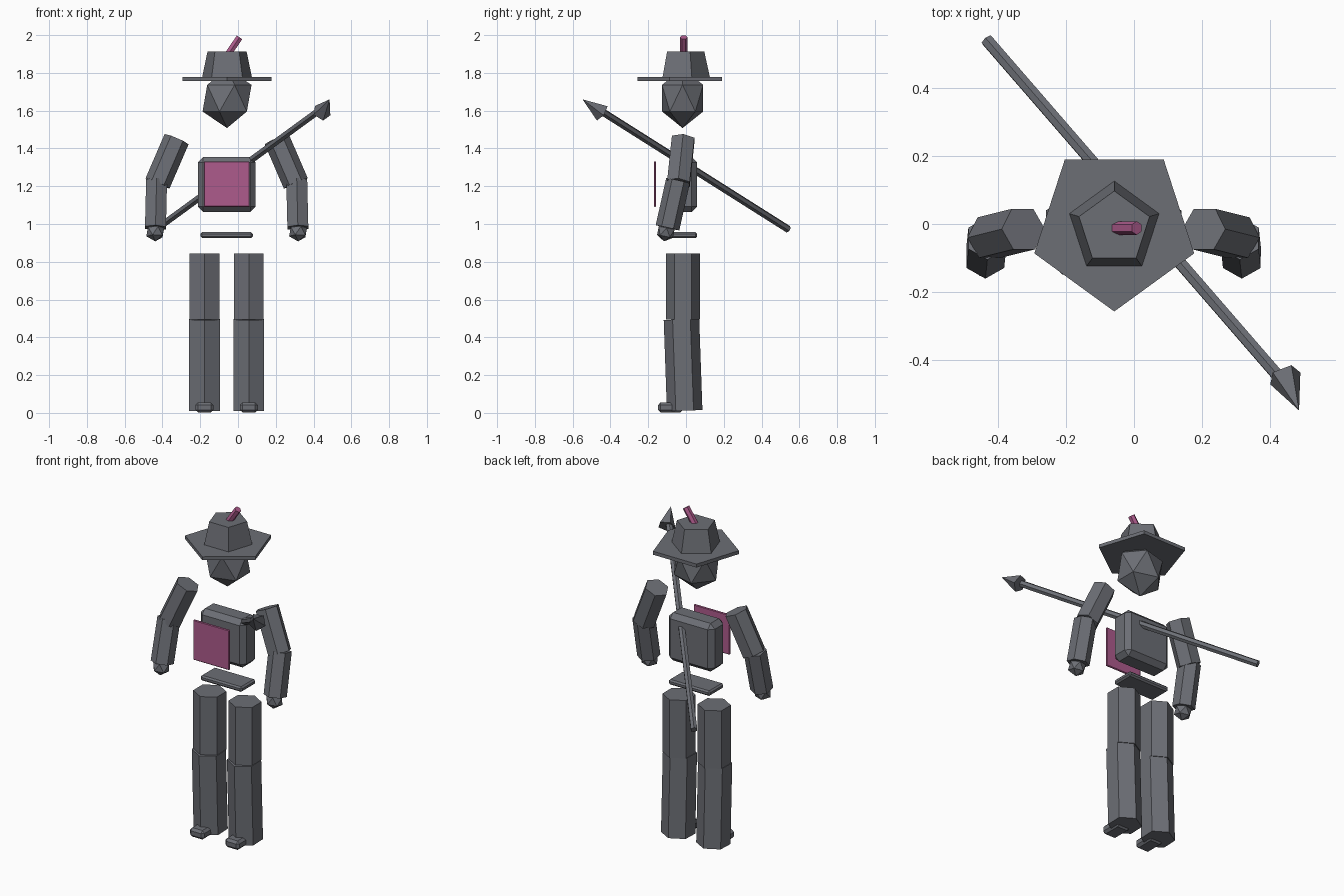
import bpy, bmesh, math
from mathutils import Vector, Matrix

if "Cube" in bpy.data.objects:
    bpy.data.objects.remove(bpy.data.objects["Cube"])

CX = -0.06  # centre line of the body


def material(name, rgb):
    m = bpy.data.materials.new(name)
    m.diffuse_color = (*rgb, 1.0)
    m.use_nodes = True
    m.node_tree.nodes["Principled BSDF"].inputs["Base Color"].default_value = m.diffuse_color
    return m


GREY = material("slate_grey", (0.15, 0.157, 0.178))
PINK = material("dusty_magenta", (0.42, 0.105, 0.265))


def finish(name, bm, mat):
    bmesh.ops.recalc_face_normals(bm, faces=bm.faces)
    mesh = bpy.data.meshes.new(name)
    bm.to_mesh(mesh)
    bm.free()
    mesh.materials.append(mat)
    ob = bpy.data.objects.new(name, mesh)
    bpy.context.collection.objects.link(ob)
    return ob


def prism(name, p0, p1, r0, r1, sides=6, spin=0.0, mat=GREY):
    """Straight tapered prism between two points; r1 = 0 makes a pyramid."""
    p0, p1 = Vector(p0), Vector(p1)
    d = (p1 - p0).normalized()
    u = Vector((0, 1, 0))
    u = (u - d * u.dot(d)).normalized()
    v = d.cross(u)
    dirs = []
    for k in range(sides):
        a = spin + k * math.tau / sides
        dirs.append(u * math.cos(a) + v * math.sin(a))
    bm = bmesh.new()
    low = [bm.verts.new(p0 + r0 * q) for q in dirs]
    bm.faces.new(low)
    if r1 > 0:
        high = [bm.verts.new(p1 + r1 * q) for q in dirs]
        bm.faces.new(high)
    else:
        tip = bm.verts.new(p1)
    for k in range(sides):
        j = (k + 1) % sides
        if r1 > 0:
            bm.faces.new((low[k], low[j], high[j], high[k]))
        else:
            bm.faces.new((low[k], low[j], tip))
    return finish(name, bm, mat)


def box(name, centre, size, bevel, mat=GREY):
    bm = bmesh.new()
    bmesh.ops.create_cube(bm, size=1.0)
    bmesh.ops.scale(bm, vec=size, verts=bm.verts)
    bmesh.ops.bevel(bm, geom=bm.edges[:], offset=bevel, segments=1, affect='EDGES')
    bmesh.ops.translate(bm, vec=centre, verts=bm.verts)
    return finish(name, bm, mat)


def ball(name, centre, radii, tilt=0.0):
    bm = bmesh.new()
    bmesh.ops.create_icosphere(bm, subdivisions=1, radius=1.0)
    m = Matrix.Translation(centre) @ Matrix.Rotation(tilt, 4, 'X') @ Matrix.Diagonal((*radii, 1))
    bmesh.ops.transform(bm, matrix=m, verts=bm.verts)
    return finish(name, bm, GREY)


# Head and hat
ball("head", (CX + 0.002, -0.018, 1.666), (0.145, 0.128, 0.158))
prism("hat_brim", (CX + 0.002, -0.01, 1.757), (CX + 0.002, -0.01, 1.778), 0.247, 0.247, 5, math.pi)
prism("hat_crown", (CX + 0.002, -0.012, 1.77), (CX + 0.002, -0.012, 1.912), 0.14, 0.109, 5)
prism("feather", (-0.06, -0.012, 1.888), (0.008, -0.012, 1.988), 0.02, 0.02, 6, mat=PINK)

# Torso, chest plate and belt
box("torso", (CX, -0.01, 1.209), (0.306, 0.136, 0.29), 0.028)
box("chest_plate", (CX, -0.164, 1.211), (0.242, 0.012, 0.242), 0.004, PINK)
box("belt", (CX, -0.01, 0.941), (0.277, 0.138, 0.031), 0.009)

# Arms and legs on both sides
for side, s in (("right", -1), ("left", 1)):
    def at(dx, y, z):
        return (CX + s * dx, y, z)
    prism(side + "_upper_arm", at(0.265, -0.015, 1.449), at(0.366, -0.04, 1.215),
          0.069, 0.069, 6, math.pi / 2)
    prism(side + "_forearm", at(0.371, -0.042, 1.23), at(0.377, -0.098, 0.98), 0.064, 0.064)
    ball(side + "_hand", at(0.378, -0.107, 0.957), (0.053, 0.05, 0.05), -0.2)
    prism(side + "_thigh", at(0.1175, -0.016, 0.495), at(0.1175, -0.016, 0.845), 0.091, 0.091)
    prism(side + "_shin", at(0.1175, -0.007, 0.012), at(0.1175, -0.024, 0.495), 0.094, 0.094)
    box(side + "_foot", at(0.1175, -0.082, 0.029), (0.095, 0.132, 0.054), 0.014)

# Spear slung across the body
prism("spear_shaft", (-0.432, 0.54, 0.973), (0.435, -0.46, 1.605), 0.02, 0.02)
prism("spear_head", (0.442, -0.446, 1.59), (0.485, -0.548, 1.66), 0.05, 0.0, 5)
